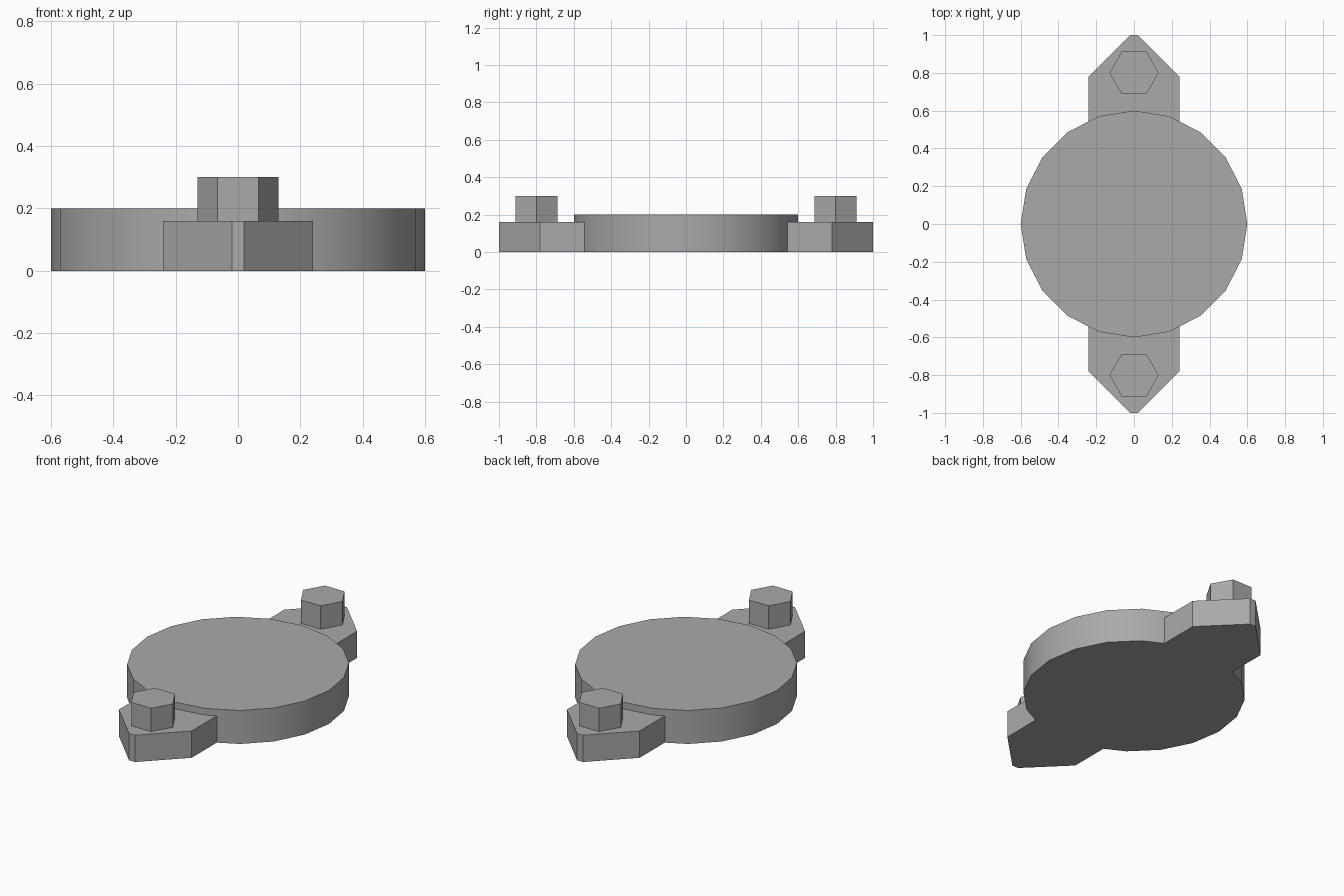
import bpy, bmesh, math

if "Cube" in bpy.data.objects:
    bpy.data.objects.remove(bpy.data.objects["Cube"])

grey = bpy.data.materials.new("plain grey")
grey.diffuse_color = (0.40, 0.40, 0.40, 1)
grey.use_nodes = True
grey.node_tree.nodes["Principled BSDF"].inputs["Base Color"].default_value = grey.diffuse_color


def prism(name, outline, z0, z1, smooth=False):
    """Extrude a counter-clockwise outline from z0 to z1."""
    bm = bmesh.new()
    base = bm.faces.new([bm.verts.new((x, y, z0)) for x, y in outline])
    ext = bmesh.ops.extrude_face_region(bm, geom=[base], use_keep_orig=True)
    for v in ext["geom"]:
        if isinstance(v, bmesh.types.BMVert):
            v.co.z = z1
    bmesh.ops.recalc_face_normals(bm, faces=bm.faces[:])
    mesh = bpy.data.meshes.new(name)
    bm.to_mesh(mesh)
    bm.free()
    mesh.materials.append(grey)
    obj = bpy.data.objects.new(name, mesh)
    bpy.context.collection.objects.link(obj)
    if smooth:
        bpy.ops.object.select_all(action='DESELECT')
        obj.select_set(True)
        bpy.context.view_layer.objects.active = obj
        bpy.ops.object.shade_smooth_by_angle(angle=math.radians(30))
    return obj


def ring(sides, radius, cy=0.0):
    return [(radius * math.cos(math.tau * i / sides),
             cy + radius * math.sin(math.tau * i / sides)) for i in range(sides)]


# Round centre plate
disc = ring(20, 0.6)
prism("round_plate", disc, 0, 0.2, smooth=True)

# Pointed lugs whose inner edge follows the plate rim
half = [(0.24, 0.543), (0.24, 0.78), (0.02, 1.0)]
lug = half + [(-x, y) for x, y in reversed(half)] + [disc[6], disc[5], disc[4]]

for name, s in (("back", 1), ("front", -1)):
    prism(name + "_lug", [(s * x, s * y) for x, y in lug], 0, 0.16)
    # Hexagonal bolt head
    prism(name + "_bolt", ring(6, 0.13, s * 0.8), 0.16, 0.3)
